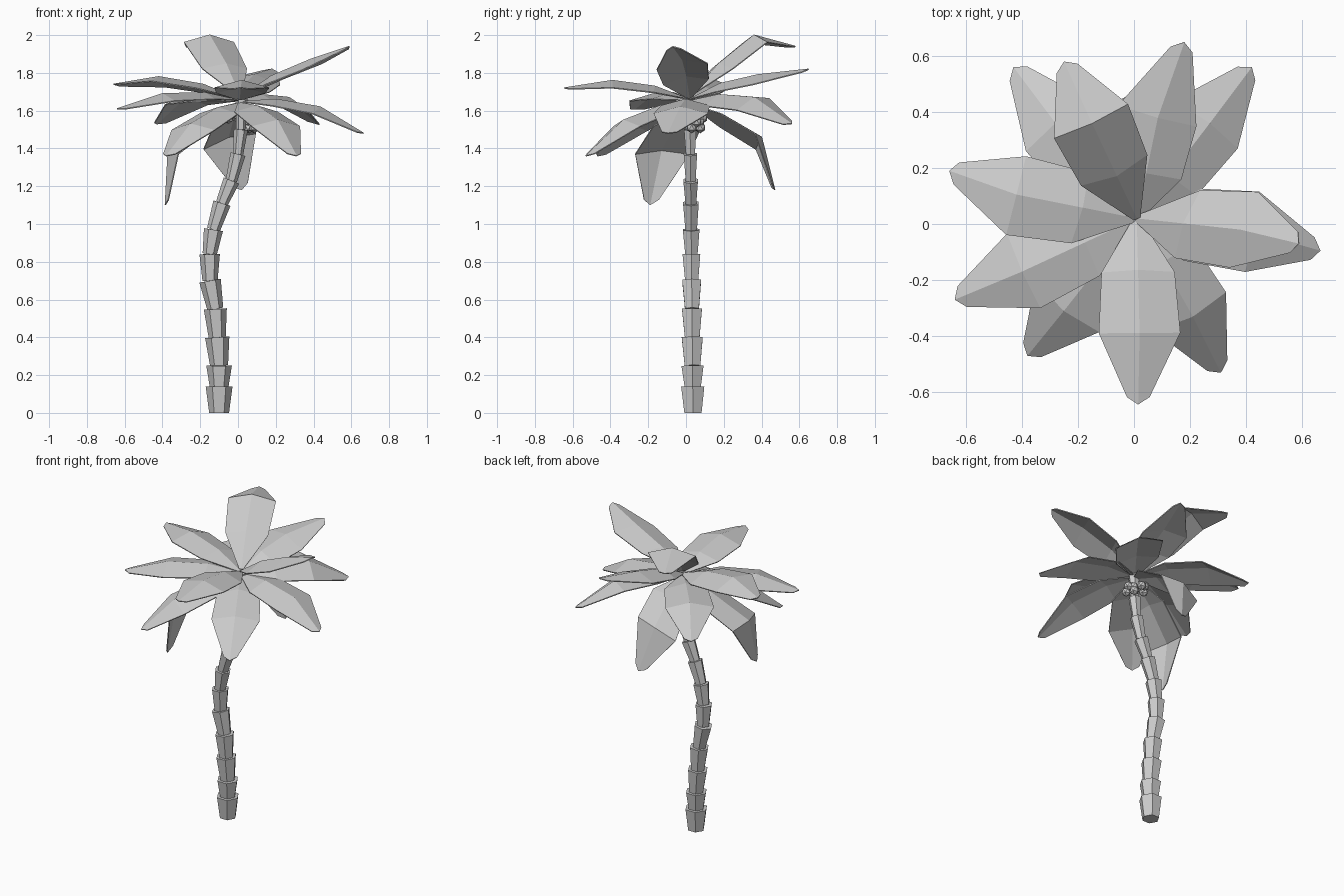
import bpy, bmesh, math
from mathutils import Vector, Matrix

cube = bpy.data.objects.get("Cube")
if cube:
    bpy.data.objects.remove(cube, do_unlink=True)

grey = bpy.data.materials.new("light_grey")
grey.use_nodes = True
GREY = (0.6, 0.6, 0.6, 1)
grey.diffuse_color = GREY
grey.node_tree.nodes["Principled BSDF"].inputs["Base Color"].default_value = GREY


def finish(bm, name):
    mesh = bpy.data.meshes.new(name)
    bmesh.ops.recalc_face_normals(bm, faces=bm.faces)
    bm.to_mesh(mesh)
    bm.free()
    mesh.materials.append(grey)
    obj = bpy.data.objects.new(name, mesh)
    bpy.context.collection.objects.link(obj)
    return obj


# Trunk: stacked six-sided segments, each flaring towards its top
SPINE = [(-.10, 0), (-.10, .14), (-.10, .25), (-.11, .40), (-.12, .55), (-.148, .70), (-.15, .84),
         (-.13, .97), (-.085, 1.11), (-.035, 1.23), (0, 1.37), (.015, 1.50), (.02, 1.66)]
points = [Vector((x, .037 - .01 * z, z)) for x, z in SPINE]
bm = bmesh.new()
for i, (low, high) in enumerate(zip(points, points[1:])):
    f = i / (len(points) - 2)
    axis = high - low
    wide = .071 - .037 * f
    tilt = Vector((0, 0, 1)).rotation_difference(axis).to_matrix().to_4x4()
    place = Matrix.Translation((low + high) / 2) @ tilt
    bmesh.ops.create_cone(bm, cap_ends=True, segments=6, radius1=wide * .74, radius2=wide,
                          depth=axis.length, matrix=place @ Matrix.Rotation(math.pi / 2, 4, 'Z'))
finish(bm, "trunk")

# Fronds: folded sheets given by knee, tip, roll (left edge raised) and yaw in degrees
ROOT = Vector((.01, .02, 1.65))
FRONDS = {
    "back_high": ((.085, .38, 1.79), (.18, .65, 1.82), .1, 0),
    "back_left": ((.27, .36, 1.67), (.42, .56, 1.53), .22, 0),
    "back_upright": ((-.15, .36, 2.0), (-.25, .58, 1.94), 0, 0),
    "left_raised": ((.38, -.02, 1.87), (.59, -.07, 1.94), .12, -12),
    "back_right": ((-.28, .36, 1.67), (-.43, .56, 1.53), 0, 0),
    "right_hanging": ((-.37, -.13, 1.39), (-.385, -.19, 1.10), 0, -20),
    "back_hanging": ((-.05, .40, 1.46), (.02, .47, 1.18), -.3, 0),
    "right_high": ((-.42, .105, 1.78), (-.66, .19, 1.74), .1, 0),
    "right_low": ((-.40, -.17, 1.69), (-.64, -.27, 1.61), 0, 0),
    "front_high": ((.02, -.39, 1.76), (.015, -.645, 1.72), 0, 0),
    "front_left": ((.21, -.33, 1.55), (.31, -.53, 1.36), 0, 0),
    "front_right": ((-.25, -.31, 1.53), (-.38, -.47, 1.36), 0, 0),
    "left_low": ((.435, -.03, 1.62), (.665, -.095, 1.48), 0, 0),
}


def make_frond(name, knee, tip, roll, yaw):
    knee, tip = Vector(knee), Vector(tip)
    root = ROOT + Vector((0, 0, .08 * (knee.z - ROOT.z)))
    side = Vector((-(tip - root).y, (tip - root).x, 0)).normalized()
    side = Matrix.Rotation(math.radians(yaw), 3, 'Z') @ side
    side = (side + Vector((0, 0, roll))).normalized()
    inner = root.lerp(knee, .45) + Vector((0, 0, .025))
    # Station centre, half width and edge droop
    stations = [(root, .012, 0), (inner, .13, .035), (knee, .145, .04),
                (knee.lerp(tip, .9), .04, .01)]
    rows = []
    bm = bmesh.new()
    for i, (mid, half, droop) in enumerate(stations):
        ahead = stations[min(i + 1, 3)][0] - stations[max(i - 1, 0)][0]
        up = ahead.cross(side).normalized()
        if up.z < 0:
            up.negate()
        rows.append([bm.verts.new(mid + side * half * s - up * droop * abs(s)) for s in (-1, 0, 1)])
    for a, b in zip(rows, rows[1:]):
        for k in (0, 1):
            bm.faces.new((a[k], a[k + 1], b[k + 1], b[k]))
    end = bm.verts.new(tip)
    for k in (0, 1):
        bm.faces.new((rows[-1][k], rows[-1][k + 1], end))
    obj = finish(bm, "frond_" + name)
    solid = obj.modifiers.new("thickness", 'SOLIDIFY')
    solid.thickness = .006
    solid.offset = 0


for name, shape in FRONDS.items():
    make_frond(name, *shape)

# Coconuts clustered below the crown
NUTS = [(-.05, .03, 1.56), (-.025, .07, 1.575), (.05, .03, 1.565), (.06, .07, 1.54),
        (.085, .03, 1.51), (.06, .075, 1.51), (.09, .055, 1.54), (.01, .085, 1.56),
        (-.03, .02, 1.585)]
bm = bmesh.new()
for spot in NUTS:
    bmesh.ops.create_icosphere(bm, subdivisions=1, radius=.03, matrix=Matrix.Translation(spot))
finish(bm, "coconuts")
